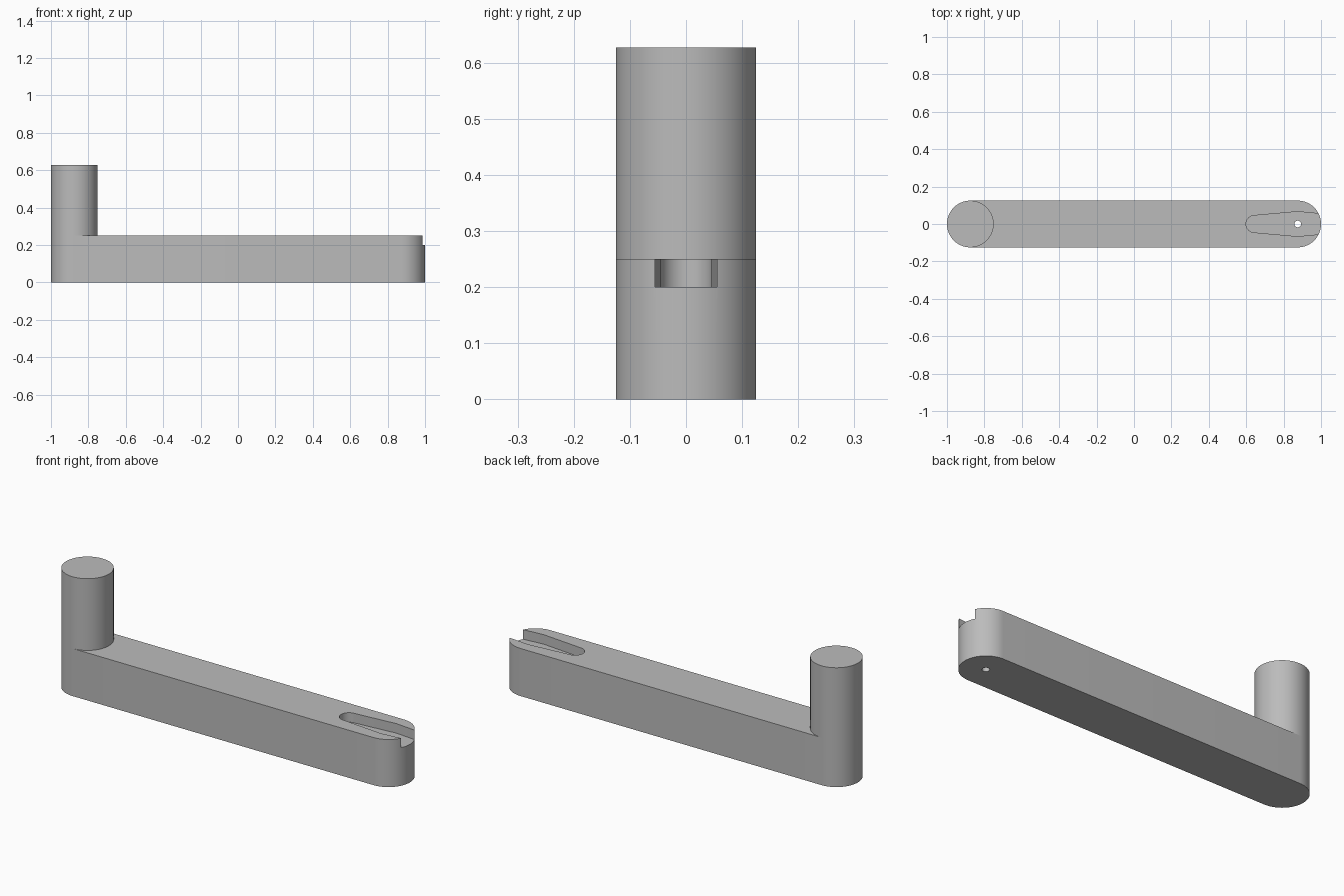
import bpy, bmesh
from math import pi, sin, cos, radians

cube = bpy.data.objects.get("Cube")
if cube:
    bpy.data.objects.remove(cube, do_unlink=True)

RADIUS, PIVOT = 0.125, 0.875      # arm half width, centre of each rounded end
ARM_TOP, POST_TOP, SLOT_FLOOR = 0.25, 0.627, 0.2

grey = bpy.data.materials.new("plain_grey")
grey.use_nodes = True
grey.diffuse_color = (0.5, 0.5, 0.5, 1)
grey.node_tree.nodes["Principled BSDF"].inputs["Base Color"].default_value = grey.diffuse_color


def arc(cx, r, start, end, steps):
    """Points on an arc about (cx, 0), angles in radians."""
    angles = [start + (end - start) * i / steps for i in range(steps + 1)]
    return [(cx + r * cos(a), r * sin(a)) for a in angles]


def prism(name, outline, z0, z1):
    """Extrude a counter-clockwise outline from z0 to z1."""
    bm = bmesh.new()
    face = bm.faces.new([bm.verts.new((x, y, z0)) for x, y in outline])
    top = bmesh.ops.extrude_face_region(bm, geom=[face], use_keep_orig=True)["geom"]
    moved = [v for v in top if isinstance(v, bmesh.types.BMVert)]
    bmesh.ops.translate(bm, verts=moved, vec=(0, 0, z1 - z0))
    bmesh.ops.recalc_face_normals(bm, faces=bm.faces)
    mesh = bpy.data.meshes.new(name)
    bm.to_mesh(mesh)
    bm.free()
    mesh.materials.append(grey)
    obj = bpy.data.objects.new(name, mesh)
    bpy.context.collection.objects.link(obj)
    return obj


def smooth(obj):
    bpy.ops.object.select_all(action="DESELECT")
    obj.select_set(True)
    bpy.context.view_layer.objects.active = obj
    bpy.ops.object.shade_smooth_by_angle(angle=radians(30))


# Long bar with rounded ends
arm = prism("crank_arm",
            arc(PIVOT, RADIUS, -pi / 2, pi / 2, 32) + arc(-PIVOT, RADIUS, pi / 2, 3 * pi / 2, 32),
            0, ARM_TOP)

# Upright round handle, flush with the end of the bar
post = prism("handle_post", arc(-PIVOT, RADIUS, 0, 2 * pi, 64)[:-1], ARM_TOP, POST_TOP)

# Tapered open slot and through hole at the other end
slot_side = [(PIVOT, 0.066), (1.1, 0.045)]
slot = prism("slot_cutter",
             arc(0.645, 0.046, radians(85), radians(275), 20)
             + [(x, -y) for x, y in slot_side] + slot_side[::-1],
             SLOT_FLOOR, ARM_TOP + 0.1)
hole = prism("hole_cutter", arc(PIVOT, 0.018, 0, 2 * pi, 24)[:-1], -0.1, ARM_TOP + 0.1)

for cutter in (slot, hole):
    cut = arm.modifiers.new(cutter.name, "BOOLEAN")
    cut.operation = "DIFFERENCE"
    cut.solver = "EXACT"
    cut.object = cutter
    bpy.context.view_layer.objects.active = arm
    bpy.ops.object.modifier_apply(modifier=cut.name)
    bpy.data.objects.remove(cutter, do_unlink=True)

smooth(arm)
smooth(post)
